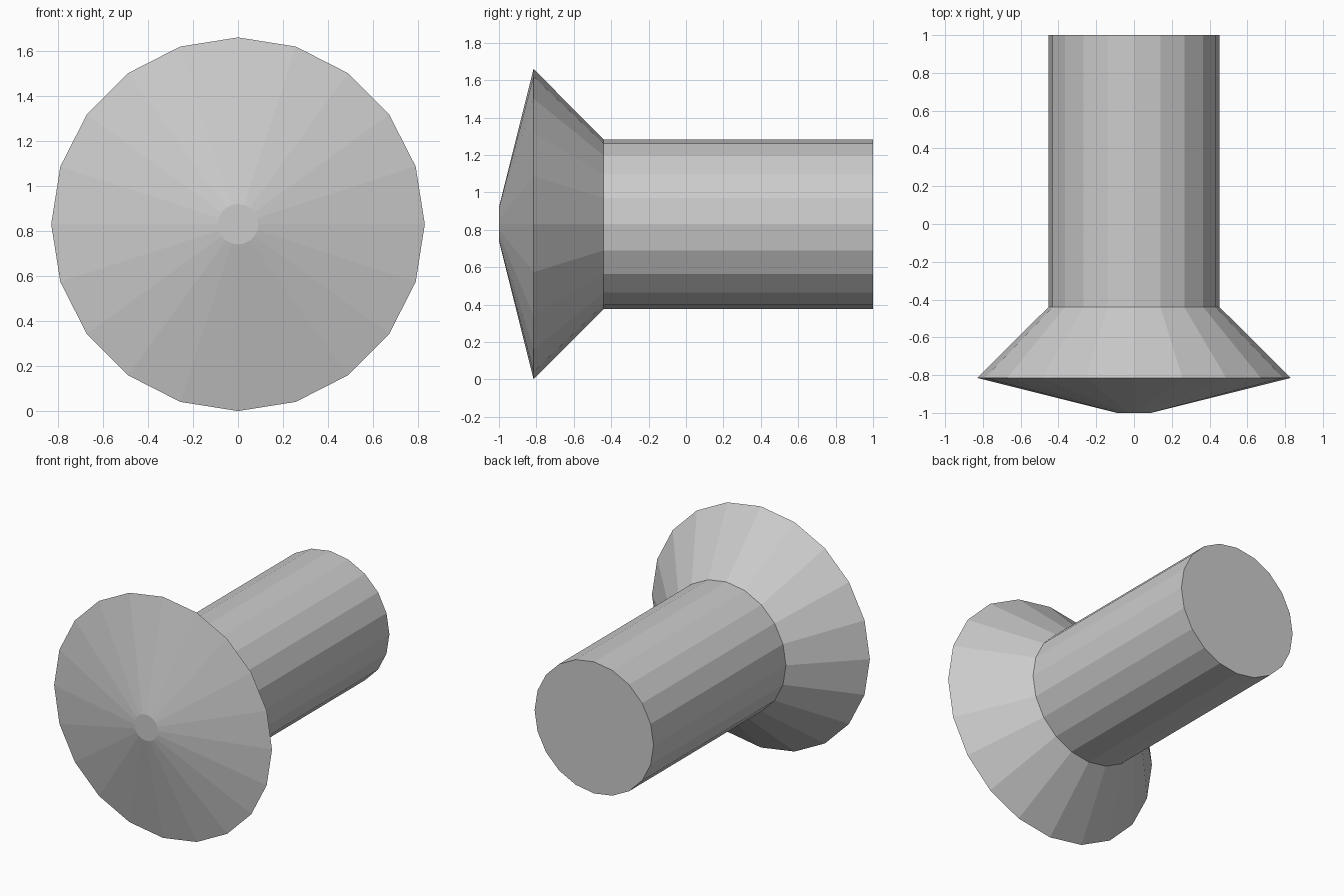
import bpy, bmesh
from math import sin, cos, tau

if "Cube" in bpy.data.objects:
    bpy.data.objects.remove(bpy.data.objects["Cube"])

SIDES = 20
AXIS_Z = 0.83
# Profile from front to back: (radius, y)
PROFILE = [(0.09, -1.0), (0.83, -0.815), (0.453, -0.44), (0.453, 1.0)]

bm = bmesh.new()

# One ring of vertices per profile point, with a vertex at the very top
rings = []
for r, y in PROFILE:
    rings.append([bm.verts.new((r * sin(tau * i / SIDES), y,
                                AXIS_Z + r * cos(tau * i / SIDES)))
                  for i in range(SIDES)])

# Shallow front cone, back cone and shaft walls
for a, b in zip(rings, rings[1:]):
    for i in range(SIDES):
        j = (i + 1) % SIDES
        bm.faces.new((a[i], a[j], b[j], b[i]))

# Flat front tip and shaft end
bm.faces.new(rings[0])
bm.faces.new(rings[-1])
bmesh.ops.recalc_face_normals(bm, faces=bm.faces)

mesh = bpy.data.meshes.new("rivet")
bm.to_mesh(mesh)
bm.free()
rivet = bpy.data.objects.new("rivet", mesh)
bpy.context.collection.objects.link(rivet)
